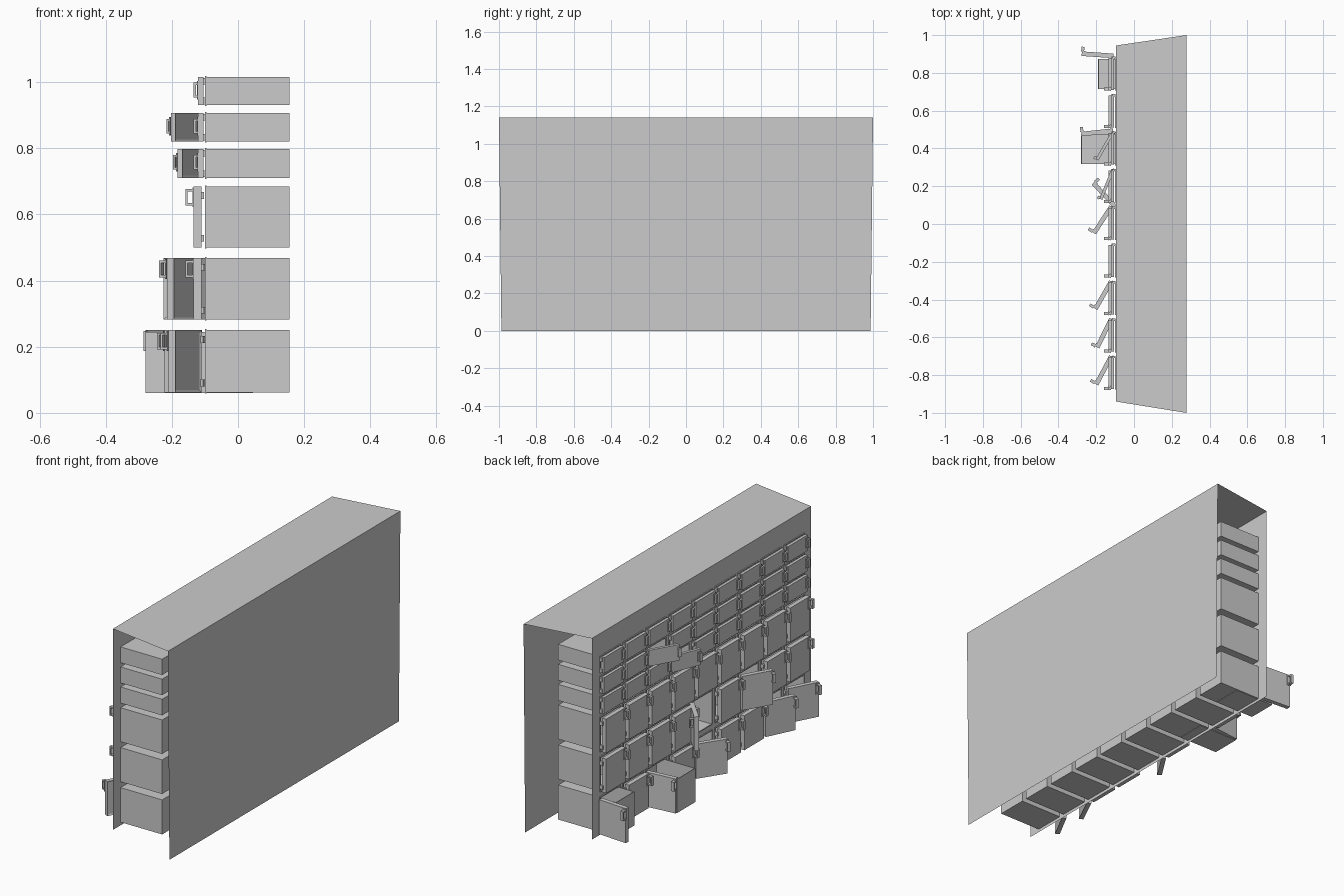
import bpy, bmesh, math
from mathutils import Matrix, Vector

if "Cube" in bpy.data.objects:
    bpy.data.objects.remove(bpy.data.objects["Cube"])

COLS = [-0.79 + 0.198 * i for i in range(9)]
ROWS = [(0.062, 0.250), (0.282, 0.468), (0.500, 0.685),
        (0.710, 0.798), (0.820, 0.907), (0.930, 1.016)]
HALF = 0.084                      # half width of a locker
WALL_X, DEEP_X, BACK_X = -0.095, 0.155, 0.278
TOP = 1.14
# (column, row): opening angle in degrees
OPEN = {(0, 0): 28, (1, 0): 26, (4, 0): 33, (6, 0): 84, (8, 0): 94,
        (2, 1): 30, (4, 1): 137, (5, 3): 22, (6, 4): 30}
# (column, row): x of the front of the inner drawer
PULLED = {(6, 0): -0.28, (8, 0): -0.19}


def box(bm, lo, hi, skip=None):
    """Axis-aligned box; skip is the normal of a side left open."""
    lo, hi = Vector(lo), Vector(hi)
    mat = Matrix.Translation((lo + hi) / 2) @ Matrix.Diagonal((*(hi - lo), 1))
    verts = bmesh.ops.create_cube(bm, size=1, matrix=mat)["verts"]
    faces = list({f for v in verts for f in v.link_faces})
    if skip:
        for f in faces:
            f.normal_update()
        gone = [f for f in faces if f.normal.dot(Vector(skip)) > 0.9]
        bmesh.ops.delete(bm, geom=gone, context="FACES_ONLY")
    return [f for f in faces if f.is_valid]


def quad(bm, pts):
    return bm.faces.new([bm.verts.new(p) for p in pts])


def finish(bm, name):
    mesh = bpy.data.meshes.new(name)
    bm.to_mesh(mesh)
    bm.free()
    ob = bpy.data.objects.new(name, mesh)
    bpy.context.collection.objects.link(ob)
    return ob


# top and back sheets of the cabinet
bm = bmesh.new()
quad(bm, [(WALL_X, -0.94, TOP), (BACK_X, -1, TOP), (BACK_X, 1, TOP), (WALL_X, 0.945, TOP)])
finish(bm, "top_sheet")
bm = bmesh.new()
quad(bm, [(BACK_X, -0.987, 0), (BACK_X, 0.987, 0), (BACK_X, 1, TOP), (BACK_X, -1, TOP)])
finish(bm, "back_sheet")

# locker front wall: grid with the openings left out
ys = [-0.94] + [c + s * HALF for c in COLS for s in (-1, 1)] + [0.945]
zs = [0.045] + [z for r in ROWS for z in r] + [TOP]
bm = bmesh.new()
for i in range(len(ys) - 1):
    for j in range(len(zs) - 1):
        if i % 2 and j % 2:
            continue
        quad(bm, [(WALL_X, ys[i], zs[j]), (WALL_X, ys[i], zs[j + 1]),
                  (WALL_X, ys[i + 1], zs[j + 1]), (WALL_X, ys[i + 1], zs[j])])
bmesh.ops.remove_doubles(bm, verts=bm.verts, dist=1e-5)
finish(bm, "front_wall")


def add_compartments():
    """Open-fronted compartment behind each opening, with a thin rim."""
    bm, rim = bmesh.new(), bmesh.new()
    for y in COLS:
        for z0, z1 in ROWS:
            box(bm, (WALL_X, y - HALF, z0), (DEEP_X, y + HALF, z1), skip=(-1, 0, 0))
            a, b, t = WALL_X - 0.005, WALL_X, 0.006
            for s in (-1, 1):
                e = y + s * HALF
                box(rim, (a, e - t / 2, z0 - t / 2), (b, e + t / 2, z1 + t / 2))
            for z in (z0, z1):
                box(rim, (a, y - HALF, z - t / 2), (b, y + HALF, z + t / 2))
    finish(bm, "compartments")
    finish(rim, "opening_rims")


def add_drawer(col, row):
    """Inner tray with an open top."""
    x = PULLED[col, row]
    y, (z0, z1) = COLS[col], ROWS[row]
    bm = bmesh.new()
    box(bm, (x, y - 0.08, z0 - 0.002), (x + 0.235, y + 0.08, z1 - 0.006), skip=(0, 0, 1))
    ob = finish(bm, "inner_drawer")
    mod = ob.modifiers.new("walls", "SOLIDIFY")
    mod.thickness = 0.005


def add_door(col, row):
    """Door slab, pull handle and hinges, built around the hinge line."""
    z0, z1 = ROWS[row]
    big = row < 3
    t, w = (0.024, 2 * HALF) if big else (0.016, 2 * HALF)
    bm = bmesh.new()
    faces = box(bm, (-t, -w, z0), (0, 0, z1))
    # recessed panel on the inner face
    for f in faces:
        f.normal_update()
    inner = [f for f in faces if f.normal.x > 0.9]
    bmesh.ops.inset_region(bm, faces=inner, thickness=0.01, depth=-0.004)
    # pull handle near the free edge
    out, hh = (0.025, 0.05) if big else (0.013, 0.045)
    top = z1 - (0.008 if big else 0.018)
    bot, ya, yb, bar = top - hh, -w - 0.004, -w + 0.012, 0.007
    xo = -t - out
    box(bm, (-t - 0.003, -w - 0.006, bot - 0.005), (-t, -w + 0.018, top + 0.005))
    box(bm, (xo, ya, bot), (xo + bar, yb, top))
    for z in (bot, top - bar):
        box(bm, (xo + bar, ya, z), (-t, yb, z + bar))
    # hinge leaves
    for f in (0.15, 0.85):
        z = z0 + (z1 - z0) * f
        box(bm, (-0.008, -0.004, z - 0.01), (0.007, 0.008, z + 0.01))
    ob = finish(bm, "locker_door")
    ob.location = (-0.110 if big else -0.105, COLS[col] + HALF, 0)
    ob.rotation_euler.z = -math.radians(OPEN.get((col, row), 0))


add_compartments()
for cell in PULLED:
    add_drawer(*cell)
for c in range(len(COLS)):
    for r in range(len(ROWS)):
        add_door(c, r)
